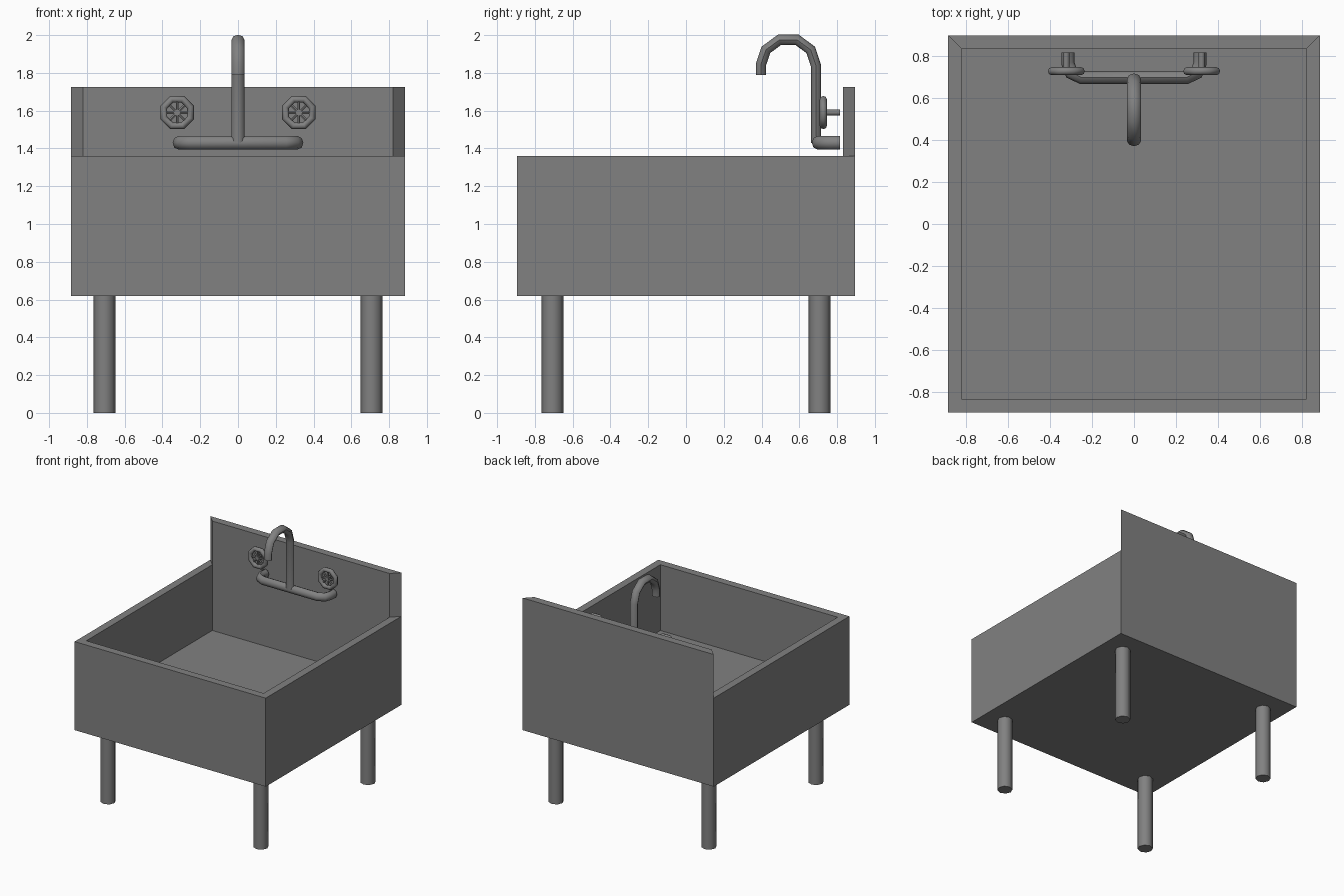
import bpy, bmesh, math
from mathutils import Vector

if "Cube" in bpy.data.objects:
    bpy.data.objects.remove(bpy.data.objects["Cube"])

grey = bpy.data.materials.new("plain grey")
grey.diffuse_color = (0.22, 0.22, 0.22, 1)
grey.use_nodes = True
grey.node_tree.nodes["Principled BSDF"].inputs["Base Color"].default_value = grey.diffuse_color


def make_object(name, bm, smooth=True):
    bmesh.ops.recalc_face_normals(bm, faces=bm.faces)
    me = bpy.data.meshes.new(name)
    bm.to_mesh(me)
    bm.free()
    ob = bpy.data.objects.new(name, me)
    bpy.context.collection.objects.link(ob)
    me.materials.append(grey)
    if smooth:
        bpy.ops.object.select_all(action='DESELECT')
        bpy.context.view_layer.objects.active = ob
        ob.select_set(True)
        bpy.ops.object.shade_smooth_by_angle(angle=math.radians(50))
    return ob


def tube(name, path, side, r_side, r_flat, sides=8):
    """Sweep an oval section along a flat path; side is the path plane's normal."""
    bm = bmesh.new()
    pts = [Vector(p) for p in path]
    side = Vector(side)
    rings = []
    for i, p in enumerate(pts):
        a = (p - pts[max(i - 1, 0)]).normalized()
        b = (pts[min(i + 1, len(pts) - 1)] - p).normalized()
        t = (a + b).normalized()
        n = side.cross(t)
        stretch = 1 / max(t.dot(b if b.length else a), 0.5)
        rings.append([bm.verts.new(
            p + side * r_side * math.cos(k * math.tau / sides)
            + n * r_flat * stretch * math.sin(k * math.tau / sides))
            for k in range(sides)])
    for r, q in zip(rings, rings[1:]):
        for k in range(sides):
            m = (k + 1) % sides
            bm.faces.new((r[k], r[m], q[m], q[k]))
    bm.faces.new(rings[0])
    bm.faces.new(rings[-1])
    return make_object(name, bm)


# Basin: box with sunken top; the back strip of the mitred rim rises as backsplash
X, Y, WALL, Z0, RIM, FLOOR, TOP = 0.884, 0.896, 0.09, 0.62, 1.36, 0.81, 1.725
bm = bmesh.new()
bmesh.ops.create_cube(bm, size=1)
for v in bm.verts:
    v.co = (v.co.x * 2 * X, v.co.y * 2 * Y, Z0 if v.co.z < 0 else RIM)
bm.normal_update()
top = next(f for f in bm.faces if f.normal.z > 0.9)
rim = bmesh.ops.inset_region(bm, faces=[top], thickness=WALL)["faces"]
back = max(rim, key=lambda f: f.calc_center_median().y)
sunk = bmesh.ops.extrude_discrete_faces(bm, faces=[top])["faces"][0]
for v in sunk.verts:
    v.co.z = FLOOR
raised = bmesh.ops.extrude_discrete_faces(bm, faces=[back])["faces"][0]
for v in raised.verts:
    v.co.z = TOP
make_object("basin_with_backsplash", bm, smooth=False)

# Legs
for sx, nx in ((-1, "left"), (1, "right")):
    for sy, ny in ((-1, "front"), (1, "back")):
        x, y = sx * 0.707, sy * 0.707
        tube(f"{ny}_{nx}_leg", [(x, y, 0), (x, y, Z0)], (1, 0, 0), 0.0585, 0.0585)

# Faucet spout: upright pipe with a hooked end
spout = [(0.689, 1.43), (0.689, 1.835), (0.66, 1.922), (0.588, 1.975),
         (0.495, 1.975), (0.423, 1.922), (0.397, 1.845), (0.397, 1.79)]
tube("faucet_spout", [(0, y, z) for y, z in spout], (1, 0, 0), 0.034, 0.027)

# Feed pipe: horizontal bar bending back into the wall at both ends
half = [(0.315, 0.815), (0.315, 0.765), (0.298, 0.72), (0.25, 0.697)]
path = [(-x, y, 1.43) for x, y in half] + [(x, y, 1.43) for x, y in reversed(half)]
tube("feed_pipe", path, (0, 0, 1), 0.036, 0.031)

# Valve wheels with spokes and stems
for s, n in ((-1, "left"), (1, "right")):
    cx, cy, cz = s * 0.322, 0.727, 1.59
    bpy.ops.mesh.primitive_torus_add(
        major_segments=8, minor_segments=8, major_radius=0.076, minor_radius=0.019,
        location=(cx, cy, cz), rotation=(math.pi / 2, math.pi / 8, 0))
    wheel = bpy.context.object
    wheel.name = f"{n}_valve_wheel"
    wheel.data.materials.append(grey)
    bpy.ops.object.shade_smooth_by_angle(angle=math.radians(50))
    for k in range(4):
        a = k * math.pi / 4
        d = Vector((math.cos(a), 0, math.sin(a))) * 0.07
        c = Vector((cx, cy, cz))
        tube(f"{n}_wheel_spoke_{k + 1}", [c - d, c + d], (0, 1, 0), 0.008, 0.008, 6)
    tube(f"{n}_valve_stem", [(cx, cy - 0.012, cz), (cx, 0.815, cz)],
         (1, 0, 0), 0.016, 0.016)
